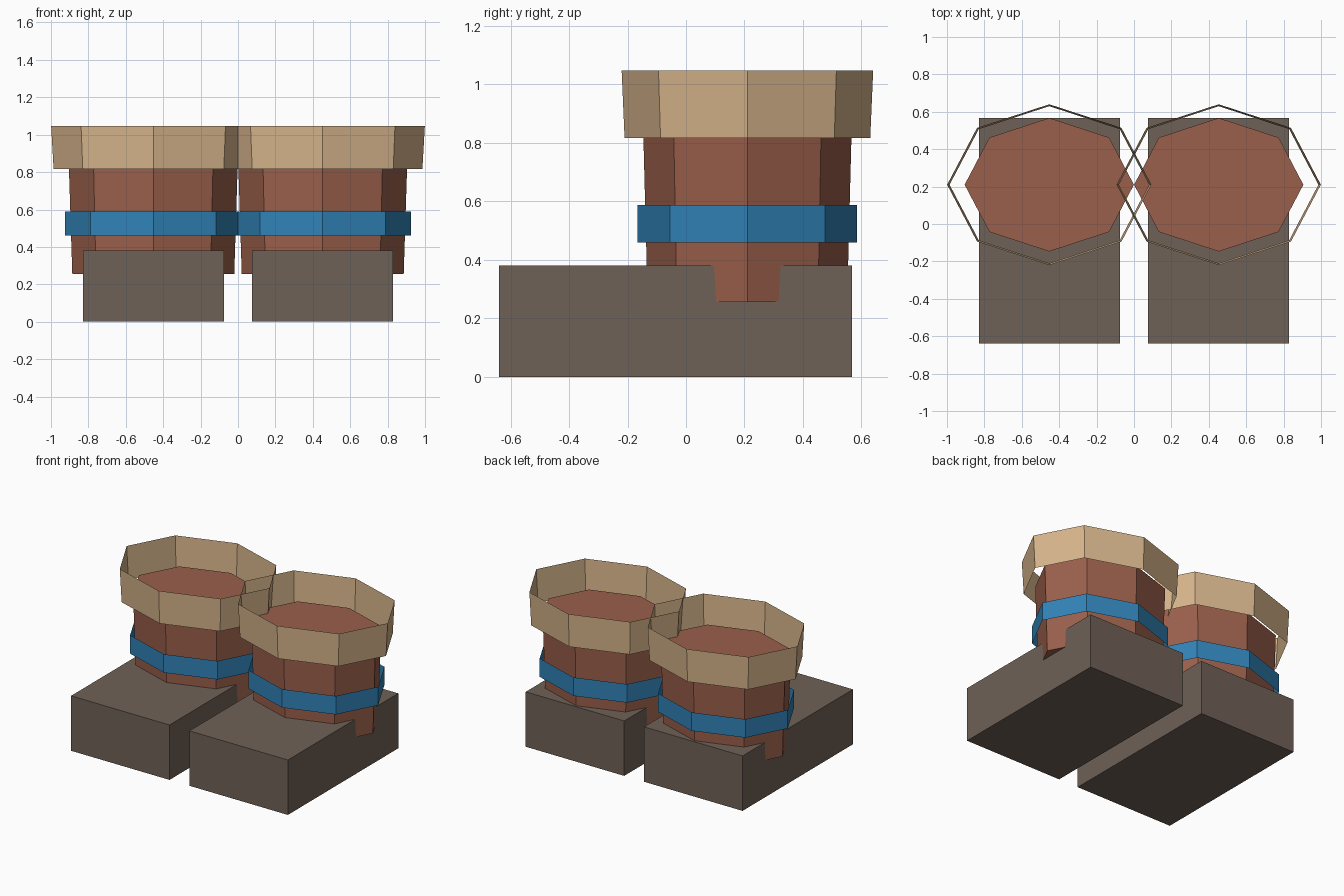
import bpy, bmesh, math

if "Cube" in bpy.data.objects:
    bpy.data.objects.remove(bpy.data.objects["Cube"])

CX, CY = 0.453, 0.21   # centre of each boot leg


def material(name, rgb):
    lin = [((c / 255 + 0.055) / 1.055) ** 2.4 for c in rgb]
    m = bpy.data.materials.new(name)
    m.diffuse_color = (*lin, 1)
    m.use_nodes = True
    m.node_tree.nodes["Principled BSDF"].inputs["Base Color"].default_value = m.diffuse_color
    return m


SOLE = material("dark_taupe", (111, 97, 87))
LEATHER = material("red_brown", (154, 95, 75))
STRAP = material("blue", (49, 130, 183))
TRIM = material("tan", (214, 180, 139))


def finish(name, bm, mat):
    bmesh.ops.recalc_face_normals(bm, faces=bm.faces)
    me = bpy.data.meshes.new(name)
    bm.to_mesh(me)
    bm.free()
    me.materials.append(mat)
    ob = bpy.data.objects.new(name, me)
    bpy.context.collection.objects.link(ob)


def box(name, x, y, z, mat):
    bm = bmesh.new()
    bmesh.ops.create_cube(bm, size=1)
    for v in bm.verts:
        v.co = [lo + (c + 0.5) * (hi - lo) for c, (lo, hi) in zip(v.co, (x, y, z))]
    finish(name, bm, mat)


def octagon_tube(name, cx, bottom, top, mat, capped=False):
    """bottom and top are (x radius, y radius, height)."""
    bm = bmesh.new()
    rings = [[bm.verts.new((cx + rx * math.cos(i * math.pi / 4),
                            CY + ry * math.sin(i * math.pi / 4), z))
              for i in range(8)] for rx, ry, z in (bottom, top)]
    lo, hi = rings
    for i in range(8):
        j = (i + 1) % 8
        bm.faces.new((lo[i], lo[j], hi[j], hi[i]))
    if capped:
        bm.faces.new(lo[::-1])
        bm.faces.new(hi)
    finish(name, bm, mat)


for side, s in (("left", -1), ("right", 1)):
    cx = s * CX
    # foot block
    box(side + "_foot", (cx - 0.377, cx + 0.377), (-0.64, 0.567), (0, 0.38), SOLE)
    # tapered solid leg
    octagon_tube(side + "_shaft", cx, (0.433, 0.341, 0.255), (0.4525, 0.357, 0.87),
                 LEATHER, capped=True)
    # open strap ring
    octagon_tube(side + "_strap", cx, (0.473, 0.375, 0.46), (0.473, 0.375, 0.588), STRAP)
    # open flared cuff
    octagon_tube(side + "_cuff", cx, (0.533, 0.42, 0.817), (0.546, 0.43, 1.047), TRIM)
